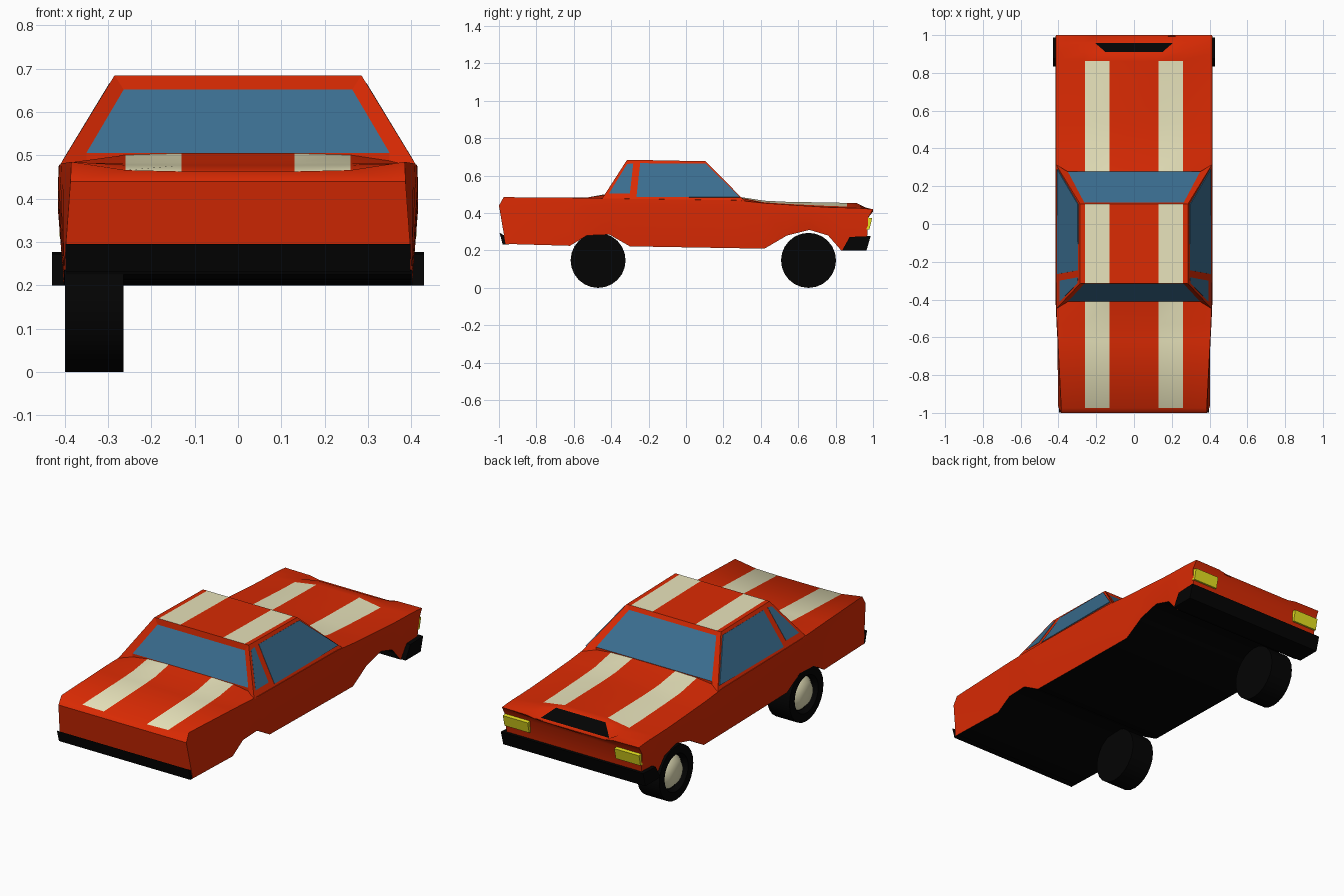
import bpy, bmesh, math
from mathutils import Vector, Matrix

if "Cube" in bpy.data.objects:
    bpy.data.objects.remove(bpy.data.objects["Cube"])


def mat(name, r, g, b):
    m = bpy.data.materials.new(name)
    m.diffuse_color = (r, g, b, 1)
    m.use_nodes = True
    m.node_tree.nodes["Principled BSDF"].inputs["Base Color"].default_value = m.diffuse_color
    return m


RED = mat("red_paint", 0.7, 0.023, 0.001)
CREAM = mat("cream_stripe", 0.89, 0.85, 0.55)
BLACK = mat("black_rubber", 0.001, 0.001, 0.001)
GLASS = mat("blue_glass", 0.042, 0.153, 0.275)
YELLOW = mat("yellow_lamp", 0.8, 0.76, 0.015)


def finish(name, bm, mats, smooth=None):
    bmesh.ops.recalc_face_normals(bm, faces=bm.faces)
    me = bpy.data.meshes.new(name)
    bm.to_mesh(me)
    bm.free()
    for m in mats:
        me.materials.append(m)
    ob = bpy.data.objects.new(name, me)
    bpy.context.collection.objects.link(ob)
    if smooth:
        bpy.ops.object.select_all(action='DESELECT')
        ob.select_set(True)
        bpy.context.view_layer.objects.active = ob
        bpy.ops.object.shade_smooth_by_angle(angle=math.radians(smooth))
    return ob


def hull(name, a, b, m):
    """Solid between two matching outlines."""
    bm = bmesh.new()
    va = [bm.verts.new(p) for p in a]
    vb = [bm.verts.new(p) for p in b]
    n = len(a)
    bm.faces.new(va)
    bm.faces.new(vb)
    for i in range(n):
        j = (i + 1) % n
        bm.faces.new((va[i], va[j], vb[j], vb[i]))
    return finish(name, bm, [m])


def plate(name, pts, m, out=0.003):
    """Thin panel lying on a surface, facing away from the car's middle."""
    p = [Vector(q) for q in pts]
    n = (p[2] - p[0]).cross(p[3] - p[1]).normalized()
    if n.dot(p[0] - Vector((0, 0, 0.3))) < 0:
        n = -n
    return hull(name, [q + n * out for q in p], [q - n * 0.003 for q in p], m)


def prism(name, profile, x0, x1, m):
    return hull(name, [(x0, y, z) for y, z in profile],
                [(x1, y, z) for y, z in profile], m)


# Body shell: y top, y middle, y bottom, half width, edge z, shoulder z, centre z, bottom z
stations = [
    (-0.975, -1.0, -0.965, 0.385, 0.485, 0.466, 0.463, 0.235),
    (-0.62, -0.62, -0.62, 0.403, 0.482, 0.478, 0.477, 0.225),
    (-0.53, -0.53, -0.53, 0.408, 0.481, 0.483, 0.483, 0.28),
    (-0.41, -0.41, -0.41, 0.413, 0.478, 0.501, 0.505, 0.285),
    (-0.30, -0.30, -0.30, 0.414, 0.476, 0.496, 0.50, 0.222),
    (0.275, 0.275, 0.275, 0.414, 0.468, 0.485, 0.488, 0.212),
    (0.42, 0.42, 0.42, 0.414, 0.453, 0.457, 0.466, 0.21),
    (0.54, 0.54, 0.54, 0.414, 0.445, 0.449, 0.46, 0.28),
    (0.66, 0.66, 0.66, 0.414, 0.437, 0.443, 0.458, 0.31),
    (0.76, 0.76, 0.76, 0.414, 0.431, 0.438, 0.456, 0.28),
    (0.83, 0.83, 0.83, 0.414, 0.429, 0.436, 0.455, 0.20),
    (0.862, 0.862, 0.862, 0.414, 0.428, 0.435, 0.455, 0.20),
    (0.91, 0.91, 0.91, 0.414, 0.427, 0.434, 0.454, 0.20),
    (0.959, 0.955, 0.955, 0.414, 0.424, 0.43, 0.402, 0.20),
    (1.0, 0.974, 0.965, 0.414, 0.42, 0.418, 0.408, 0.20),
]
bm = bmesh.new()
rings = []
for yt, ym, yb, hw, ze, zs, zc, zb in stations:
    zm = ze - 0.045
    xi = 0.13 if yt < 0.9 else 0.15 if yt < 0.95 else 0.207
    ring = [(-hw, yt, ze), (-0.26, yt, zs), (-xi, yt, zc), (xi, yt, zc),
            (0.26, yt, zs), (hw, yt, ze), (hw + 0.002, ym, zm), (0.402, yb, zb),
            (-0.402, yb, zb), (-hw - 0.002, ym, zm)]
    rings.append([bm.verts.new(p) for p in ring])
for k in range(len(rings) - 1):
    a, b = rings[k], rings[k + 1]
    y = (stations[k][0] + stations[k + 1][0]) / 2
    for i in range(10):
        if i in (1, 2, 3) and -0.41 < y < 0.275:
            continue                      # open under the cabin
        j = (i + 1) % 10
        face = bm.faces.new((a[i], a[j], b[j], b[i]))
        if i == 7 or (i == 2 and 0.91 < y < 0.95):
            face.material_index = 2       # underside and bonnet scoop
        elif i in (1, 3) and y < 0.862:
            face.material_index = 1       # stripes
for r in (rings[0], rings[-1]):           # tail and nose
    bm.faces.new(r[:7] + [r[9]])
    bm.faces.new(r[6:10])
finish("body_shell", bm, [RED, CREAM, BLACK], 50)

# Cabin: rear base, front base, rear roof, front roof
RB, FB = (0.413, -0.45, 0.475), (0.413, 0.315, 0.464)
RT, FT = (0.285, -0.315, 0.685), (0.285, 0.105, 0.677)
bm = bmesh.new()


def face(pts, index=0):
    f = bm.faces.new([bm.verts.new(p) for p in pts])
    f.material_index = index


def flip(p):
    return (-p[0], p[1], p[2])


def at(p, x):
    return (x, p[1], p[2])


# Sides, and roof cut into stripes
face((RB, FB, FT, RT))
face([flip(p) for p in (RB, FB, FT, RT)])
cols = [-0.285, -0.26, -0.13, 0.13, 0.26, 0.285]
for i in range(5):
    face((at(RT, cols[i]), at(RT, cols[i + 1]), at(FT, cols[i + 1]), at(FT, cols[i])),
         1 if i in (1, 3) else 0)
# Windscreen and rear window, set back inside their pillars and top bar
for base, top, g0, g1 in ((FB, FT, (0.35, 0.277, 0.49), (0.264, 0.115, 0.655)),
                          (RB, RT, (0.35, -0.411, 0.506), (0.264, -0.318, 0.652))):
    low = (g0[0], g0[1], 0.46)
    face((g0, flip(g0), flip(g1), g1), 2)
    face((top, flip(top), flip(g1), g1))
    face((g0, flip(g0), flip(low), low))
    face((base, top, g1, g0, low))
    face([flip(p) for p in (base, top, g1, g0, low)])
bmesh.ops.remove_doubles(bm, verts=bm.verts, dist=0.0005)
finish("cabin", bm, [RED, CREAM, GLASS])


def side_x(z):
    return 0.413 - (z - 0.47) * 0.128 / 0.211


# Side windows and headlamps
door = [(-0.265, 0.485), (0.288, 0.485), (0.105, 0.663), (-0.245, 0.665)]
quarter = [(-0.412, 0.503), (-0.30, 0.503), (-0.282, 0.665), (-0.315, 0.66)]
for s, side in ((-1, "left"), (1, "right")):
    for name, shape in (("door_window", door), ("quarter_window", quarter)):
        plate(f"{side}_{name}", [(s * side_x(z), y, z) for y, z in shape], GLASS)
    prism(f"{side}_headlamp", [(0.966, 0.313), (0.981, 0.313), (0.995, 0.373), (0.97, 0.376)],
          s * 0.262, s * 0.412, YELLOW)

# Bumpers
prism("front_bumper", [(0.835, 0.2), (0.965, 0.2), (0.987, 0.277), (0.875, 0.272)],
      -0.43, 0.43, BLACK)
prism("rear_bumper", [(-0.945, 0.232), (-0.98, 0.232), (-0.997, 0.295), (-0.955, 0.27)],
      -0.398, 0.398, BLACK)

# Wheels, present on the left side only
for name, y in (("rear", -0.47), ("front", 0.655)):
    for part, r0, r1, x0, x1, m in (("wheel", 0.147, 0.147, -0.265, -0.40, BLACK),
                                    ("hubcap", 0.088, 0.06, -0.37, -0.398, CREAM)):
        bm = bmesh.new()
        place = Matrix.Translation(((x0 + x1) / 2, y, 0.147)) @ Matrix.Rotation(-math.pi / 2, 4, 'Y')
        bmesh.ops.create_cone(bm, cap_ends=True, segments=24, radius1=r0, radius2=r1,
                              depth=abs(x1 - x0), matrix=place)
        if part == "wheel":               # recessed rim
            cap = min(bm.faces, key=lambda f: f.calc_center_median().x)
            bmesh.ops.inset_region(bm, faces=[cap], thickness=0.045)
            cap = min((f for f in bm.faces if len(f.verts) > 4),
                      key=lambda f: f.calc_center_median().x)
            bmesh.ops.inset_region(bm, faces=[cap], thickness=0.01, depth=-0.03)
        finish(f"{name}_{part}", bm, [m], 50)
